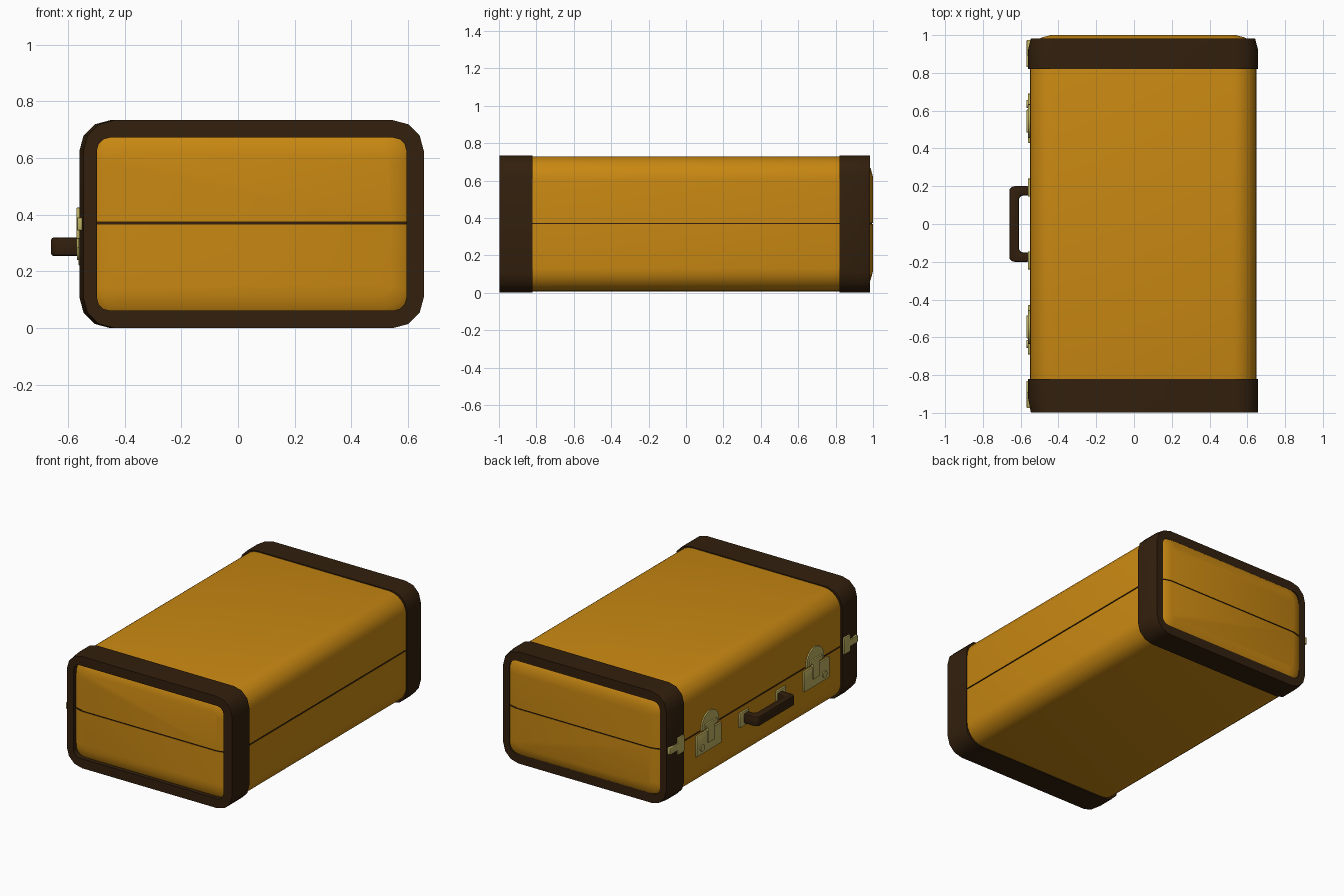
import bpy, bmesh, math
from mathutils import Vector

cube = bpy.data.objects.get("Cube")
if cube:
    bpy.data.objects.remove(cube, do_unlink=True)


def material(name, rgb):
    m = bpy.data.materials.new(name)
    m.use_nodes = True
    m.diffuse_color = (*rgb, 1)
    bsdf = next(n for n in m.node_tree.nodes if n.type == "BSDF_PRINCIPLED")
    bsdf.inputs["Base Color"].default_value = (*rgb, 1)
    return m


TAN = material("tan leather", (0.58, 0.245, 0.006))
BROWN = material("dark brown leather", (0.032, 0.014, 0.004))
BRASS = material("pale brass", (0.52, 0.44, 0.12))


def finish(name, bm, mats, angle=35):
    bmesh.ops.recalc_face_normals(bm, faces=bm.faces)
    mesh = bpy.data.meshes.new(name)
    bm.to_mesh(mesh)
    bm.free()
    for m in mats:
        mesh.materials.append(m)
    mesh.shade_smooth()
    mesh.set_sharp_from_angle(angle=math.radians(angle))
    obj = bpy.data.objects.new(name, mesh)
    bpy.context.collection.objects.link(obj)
    return obj


def rounded_loop(x0, x1, z0, z1, r, steps):
    """Rounded rectangle points in the xz plane."""
    pts = []
    corners = [(x1 - r, z1 - r), (x0 + r, z1 - r), (x0 + r, z0 + r), (x1 - r, z0 + r)]
    for i, (cx, cz) in enumerate(corners):
        for k in range(steps + 1):
            a = math.pi / 2 * (i + k / steps)
            pts.append((cx + r * math.cos(a), cz + r * math.sin(a)))
    return pts


def loft(bm, sections):
    """Skin a list of (y, points) sections."""
    rings = [[bm.verts.new((x, y, z)) for x, z in pts] for y, pts in sections]
    for a, b in zip(rings, rings[1:]):
        for i in range(len(a)):
            j = (i + 1) % len(a)
            bm.faces.new((a[i], a[j], b[j], b[i]))
    return rings


def prism(name, outline, x0, x1, mat, bevel=0.0):
    """Extrude a yz outline along x."""
    bm = bmesh.new()
    face = bm.faces.new([bm.verts.new((x0, y, z)) for y, z in outline])
    geo = bmesh.ops.extrude_face_region(bm, geom=[face])["geom"]
    moved = [v for v in geo if isinstance(v, bmesh.types.BMVert)]
    bmesh.ops.translate(bm, verts=moved, vec=(x1 - x0, 0, 0))
    if bevel:
        bmesh.ops.bevel(bm, geom=list(bm.edges), offset=bevel, segments=2,
                        profile=0.5, affect="EDGES")
    return finish(name, bm, [mat])


def plate(name, y0, y1, z0, z1, x1, mat=BRASS, x0=-0.545, bevel=0.003):
    y0, y1 = min(y0, y1), max(y0, y1)
    return prism(name, [(y0, z0), (y1, z0), (y1, z1), (y0, z1)], x0, x1, mat, bevel)


def arc(cy, cz, r, start, end, n):
    return [(cy + r * math.cos(math.radians(start + (end - start) * i / n)),
             cz + r * math.sin(math.radians(start + (end - start) * i / n)))
            for i in range(n + 1)]


# Case body: a soft ended rounded box
def body_section(d):
    return rounded_loop(-0.551 + d, 0.649 - d, 0.006 + d, 0.728 - d, 0.125 - d * 0.8, 6)


soft_end = [(0.88, 0), (0.94, 0.012), (0.97, 0.034), (0.988, 0.065), (1.0, 0.11)]
bm = bmesh.new()
rings = loft(bm, [(0.012 - y, body_section(d)) for y, d in reversed(soft_end)]
             + [(y, body_section(d)) for y, d in soft_end])
bm.faces.new(rings[0])
bm.faces.new(rings[-1])
bmesh.ops.recalc_face_normals(bm, faces=bm.faces)

# Seam: a narrow dark groove between lid and base
SEAM_LOW, SEAM_HIGH = 0.367, 0.374
for z in (SEAM_LOW, SEAM_HIGH):
    bmesh.ops.bisect_plane(bm, geom=bm.verts[:] + bm.edges[:] + bm.faces[:],
                           plane_co=(0, 0, z), plane_no=(0, 0, 1))
seam = [f for f in bm.faces if SEAM_LOW < f.calc_center_median().z < SEAM_HIGH]
walls = bmesh.ops.inset_region(bm, faces=seam, thickness=0, depth=-0.006)["faces"]
for f in seam + walls:
    f.material_index = 1
finish("case_body", bm, [TAN, BROWN])

# End bands: rims that wrap over both ends
for name, side, tip, taper_right in (("front_band", -1, 0.998, 0), ("back_band", 1, 0.983, 0.015)):
    def band_section(d, left=0, right=0, r=0.11):
        return rounded_loop(-0.56 + d + left, 0.656 - d - right, d, 0.734 - d, r, 3)

    opening = band_section(0.062, r=0.045)
    bm = bmesh.new()
    loft(bm, [(side * y, pts) for y, pts in (
        (0.82, band_section(0.016)),
        (0.82, band_section(0)),
        (0.925, band_section(0)),
        (tip, band_section(0, 0.014, taper_right)),
        (tip, opening),
        (tip - 0.06, opening))])
    finish(name, bm, [BROWN])

# Handle: a squared grip with two legs
bm_outline = [(-0.2, 0), (-0.2, 0.085), (-0.185, 0.105), (0.185, 0.105), (0.2, 0.085),
              (0.2, 0), (0.15, 0), (0.15, 0.042), (0.135, 0.055), (-0.135, 0.055),
              (-0.15, 0.042), (-0.15, 0)]
bm = bmesh.new()
face = bm.faces.new([bm.verts.new((-0.555 - out, y, 0.255)) for y, out in bm_outline])
geo = bmesh.ops.extrude_face_region(bm, geom=[face])["geom"]
bmesh.ops.translate(bm, verts=[v for v in geo if isinstance(v, bmesh.types.BMVert)],
                    vec=Vector((0, 0, 0.065)))
bmesh.ops.bevel(bm, geom=list(bm.edges), offset=0.009, segments=2, profile=0.5, affect="EDGES")
finish("handle", bm, [BROWN])

# Brass fittings, mirrored front to back
for label, s in (("front", -1), ("back", 1)):
    plate(label + "_handle_mount", s * 0.145, s * 0.24, 0.24, 0.335, -0.562)

    # Latch: base plate, half disc catch, hasp and lock button
    plate(label + "_latch_plate", s * 0.43, s * 0.69, 0.22, 0.355, -0.562)
    prism(label + "_latch_catch", arc(s * 0.545, 0.385, 0.09, -10, 190, 16), -0.545, -0.56, BRASS)
    plate(label + "_latch_hasp", s * 0.51, s * 0.58, 0.275, 0.4, -0.57)
    plate(label + "_latch_crossbar", s * 0.485, s * 0.605, 0.375, 0.405, -0.57)
    prism(label + "_lock_button", arc(s * 0.635, 0.262, 0.022, 0, 337.5, 15), -0.55, -0.568, BRASS)

    # Corner clip across the seam of each band
    plate(label + "_clip_bar", s * 0.84, s * 0.975, 0.345, 0.39, -0.568)
    plate(label + "_clip_tab", s * 0.83, s * 0.895, 0.315, 0.425, -0.57)
